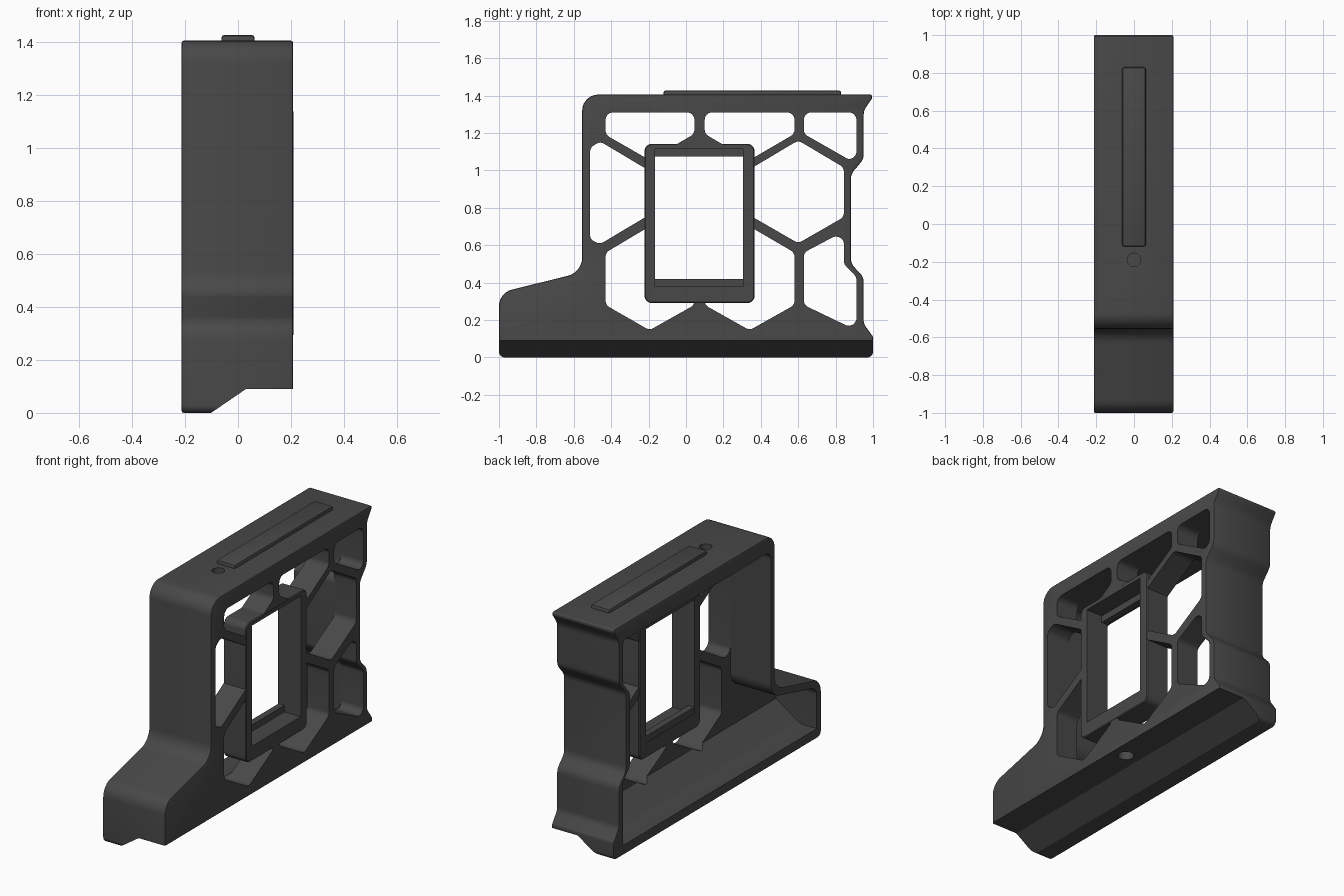
import bpy, bmesh, math
from mathutils import Vector

if "Cube" in bpy.data.objects:
    bpy.data.objects.remove(bpy.data.objects["Cube"])

mat = bpy.data.materials.new("dark_grey")
mat.diffuse_color = (0.065, 0.065, 0.065, 1)
mat.use_nodes = True
mat.node_tree.nodes["Principled BSDF"].inputs["Base Color"].default_value = mat.diffuse_color


def rounded(pts, default=0.0, steps=6):
    """Round the corners of a closed 2D outline; a point is (a, b) or (a, b, radius)."""
    out = []
    n = len(pts)
    for i, p in enumerate(pts):
        r = p[2] if len(p) > 2 else default
        c = Vector(p[:2])
        u = Vector(pts[i - 1][:2]) - c
        v = Vector(pts[(i + 1) % n][:2]) - c
        half = u.angle(v) / 2
        if r <= 0 or half > 1.55:
            out.append(c)
            continue
        t = min(r / math.tan(half), u.length * 0.49, v.length * 0.49)
        r = t * math.tan(half)
        u.normalize()
        v.normalize()
        o = c + (u + v).normalized() * (r / math.sin(half))
        a, b = c + u * t - o, c + v * t - o
        for k in range(steps + 1):
            f = k / steps
            out.append(o + (a * (1 - f) + b * f).normalized() * r)
    return out


def prism(name, outline, lo, hi, axis="x"):
    """Extrude an outline along x (outline is y,z), y (x,z) or z (x,y)."""
    place = {"x": lambda p, d: (d, p[0], p[1]),
             "y": lambda p, d: (p[0], d, p[1]),
             "z": lambda p, d: (p[0], p[1], d)}[axis]
    bm = bmesh.new()
    a = [bm.verts.new(place(p, lo)) for p in outline]
    b = [bm.verts.new(place(p, hi)) for p in outline]
    bm.faces.new(a)
    bm.faces.new(b[::-1])
    for i in range(len(a)):
        j = (i + 1) % len(a)
        bm.faces.new((a[i], b[i], b[j], a[j]))
    bmesh.ops.recalc_face_normals(bm, faces=bm.faces)
    me = bpy.data.meshes.new(name)
    bm.to_mesh(me)
    bm.free()
    me.materials.append(mat)
    ob = bpy.data.objects.new(name, me)
    bpy.context.collection.objects.link(ob)
    return ob


def rect(a0, b0, a1, b1, r=0.0):
    return rounded([(a0, b0), (a1, b0), (a1, b1), (a0, b1)], r)


def circle(x, y, r, n=24):
    return [(x + r * math.cos(2 * math.pi * i / n), y + r * math.sin(2 * math.pi * i / n)) for i in range(n)]


def apply(ob, mod):
    bpy.context.view_layer.objects.active = ob
    bpy.ops.object.modifier_apply(modifier=mod.name)


def cut(ob, cutter):
    m = ob.modifiers.new("cut", "BOOLEAN")
    m.operation, m.solver, m.object = "DIFFERENCE", "EXACT", cutter
    apply(ob, m)
    bpy.data.objects.remove(cutter)


def bevel(ob, width, segments=2):
    m = ob.modifiers.new("bevel", "BEVEL")
    m.width, m.segments, m.limit_method, m.angle_limit = width, segments, "ANGLE", math.radians(50)
    apply(ob, m)


def smooth(ob):
    bpy.ops.object.select_all(action="DESELECT")
    ob.select_set(True)
    bpy.context.view_layer.objects.active = ob
    bpy.ops.object.shade_smooth_by_angle(angle=math.radians(30))


LEFT, RIGHT, PLATE = -0.213, 0.208, 0.06

# Outer silhouette: foot, front wall, top, notched back
shell = rounded([
    (-1, 0, 0.03), (-1, 0.345, 0.09), (-0.555, 0.455, 0.1), (-0.555, 1.405, 0.085),
    (0.995, 1.405, 0.012), (0.995, 1.385, 0.01), (0.95, 1.32, 0.08), (0.95, 1.06, 0.07),
    (0.882, 0.98, 0.07), (0.882, 0.5, 0.07), (0.95, 0.43, 0.07), (0.95, 0.18, 0.06),
    (1, 0.11, 0.02), (1, 0, 0.03)])
body = prism("body", shell, LEFT, RIGHT)
bevel(body, 0.008)

# Stepped underside
cut(body, prism("underside_cut", [(-0.175, -0.05), (0.03, 0.09), (0.4, 0.09), (0.4, -0.05)], -1.2, 1.2, "y"))

# Hollow from the left, with a floor that rises toward the plate
cavity = prism("cavity", rounded([
    (-0.955, 0.02, 0.02), (-0.955, 0.31, 0.06), (-0.514, 0.42, 0.1), (-0.514, 1.31, 0.05),
    (0.912, 1.31, 0.03), (0.912, 1.045, 0.06), (0.845, 0.965, 0.06), (0.845, 0.515, 0.06),
    (0.912, 0.445, 0.06), (0.912, 0.02)]), -0.4, PLATE)
cut(cavity, prism("floor_wedge", rounded(
    [(-0.5, 0.06), (-0.1, 0.06, 0.1), (0.1, 0.2), (0.1, -0.2), (-0.5, -0.2)]), -1.3, 1.3, "y"))
cut(body, cavity)

# Honeycomb openings through the plate
openings = [
    [(-0.43, 1.31), (0.045, 1.31), (0.045, 1.195), (-0.195, 1.055), (-0.43, 1.19)],
    [(0.1, 1.31), (0.58, 1.31), (0.58, 1.195), (0.34, 1.055), (0.1, 1.195)],
    [(0.63, 1.31), (0.911, 1.31), (0.911, 1.08), (0.875, 1.055), (0.63, 1.195)],
    [(-0.513, 1.12), (-0.46, 1.155), (-0.2, 1.0), (-0.2, 0.76), (-0.46, 0.605), (-0.513, 0.63)],
    [(0.34, 1.005), (0.6, 1.16), (0.844, 1.015), (0.844, 0.75), (0.6, 0.61), (0.34, 0.76)],
    [(-0.43, 0.56), (-0.195, 0.7), (0.045, 0.56), (0.045, 0.28), (-0.195, 0.145), (-0.43, 0.28)],
    [(0.1, 0.56), (0.34, 0.7), (0.58, 0.56), (0.58, 0.28), (0.34, 0.145), (0.1, 0.28)],
    [(0.63, 0.56), (0.8, 0.65), (0.844, 0.63), (0.844, 0.5), (0.911, 0.43), (0.911, 0.145), (0.63, 0.28)],
]
for pts in openings:
    cut(body, prism("opening_cut", rounded(pts, 0.04), -0.02, 0.4))
cut(body, prism("window_cut", rect(-0.2, 0.31, 0.34, 1.12), -0.02, 0.4))

# Screw holes in the top and the underside
cut(body, prism("top_hole_cut", circle(0, -0.19, 0.036), 1.36, 1.6, "z"))
cut(body, prism("bottom_hole_cut", circle(0.12, 0.07, 0.045), 0.0, 0.2, "z"))
smooth(body)

# Window frame with retaining lips at the inner side
frame = prism("window_frame", rect(-0.222, 0.29, 0.367, 1.142, 0.04), PLATE - 0.003, RIGHT + 0.002)
bevel(frame, 0.005, 1)
cut(frame, prism("frame_cut", rect(-0.165, 0.38, 0.305, 1.115), -0.2, 0.5))
smooth(frame)
for name, z0, z1 in (("lower_lip", 0.37, 0.42), ("upper_lip", 1.073, 1.125)):
    prism(name, rect(-0.17, z0, 0.31, z1), PLATE, PLATE + 0.04)

# Raised rail on the top
rail = prism("top_rail", rect(-0.063, -0.12, 0.063, 0.83), 1.38, 1.427, "z")
bevel(rail, 0.012)
smooth(rail)
